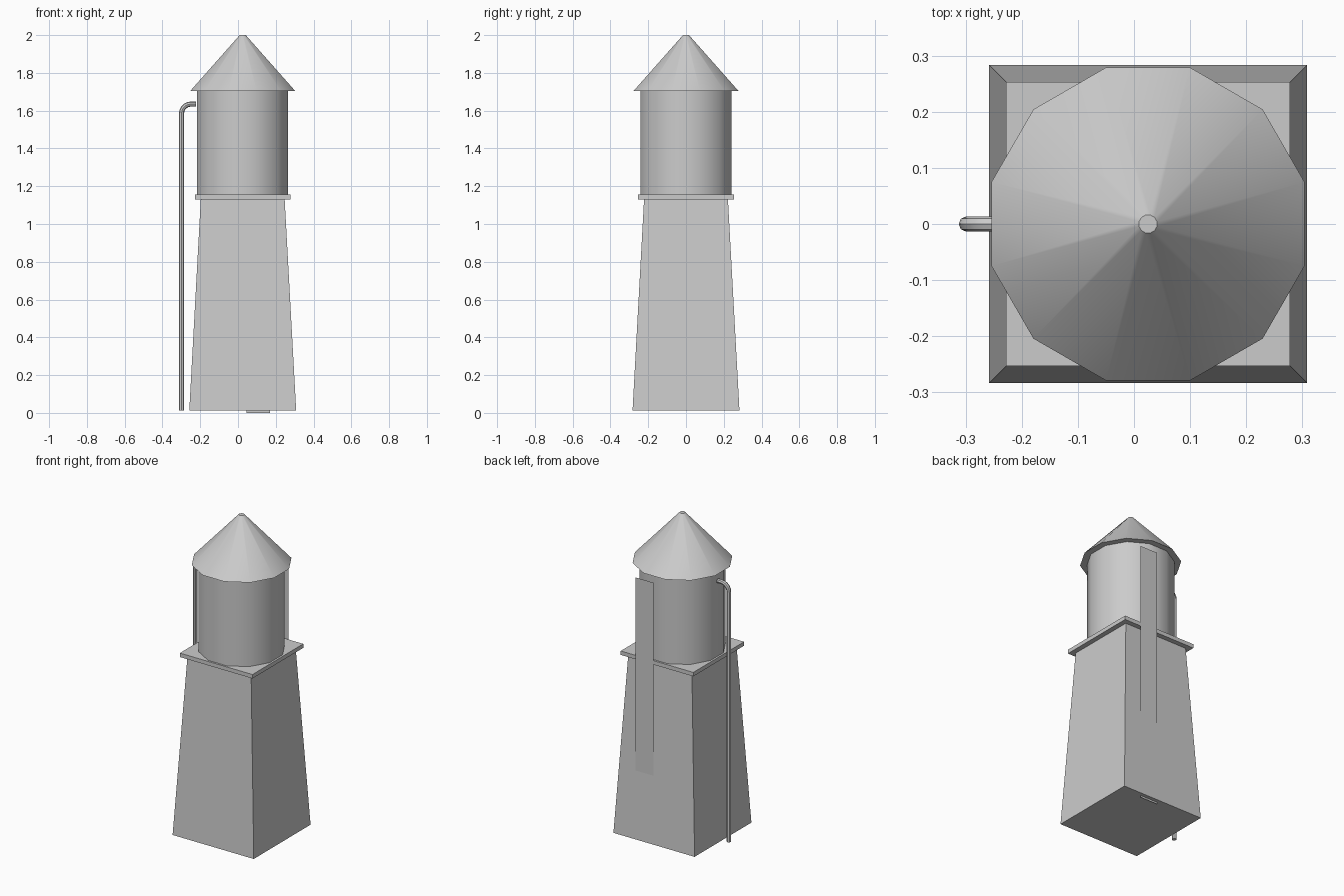
import bpy, math

if "Cube" in bpy.data.objects:
    bpy.data.objects.remove(bpy.data.objects["Cube"], do_unlink=True)

CX = 0.025  # tower axis
SIDES = 12

grey = bpy.data.materials.new("plain grey")
grey.use_nodes = True
COLOUR = (0.6, 0.6, 0.6, 1)
grey.diffuse_color = COLOUR
grey.node_tree.nodes["Principled BSDF"].inputs["Base Color"].default_value = COLOUR


def finish(name, smooth=False):
    ob = bpy.context.object
    ob.name = name
    ob.data.materials.clear()
    ob.data.materials.append(grey)
    bpy.ops.object.transform_apply(location=False, rotation=True, scale=True)
    if smooth:
        bpy.ops.object.shade_smooth_by_angle(angle=math.radians(40))
    return ob


def frustum(name, sides, z0, z1, apothem0, apothem1, smooth=False):
    """Tapered prism with flat sides facing the axes."""
    k = 1 / math.cos(math.pi / sides)
    bpy.ops.mesh.primitive_cone_add(
        vertices=sides, radius1=apothem0 * k, radius2=apothem1 * k,
        depth=z1 - z0, location=(CX, 0, (z0 + z1) / 2),
        rotation=(0, 0, math.pi / sides))
    return finish(name, smooth)


# Tapered base, platform, tank and roof
frustum("tower_base", 4, 0.012, 1.13, 0.283, 0.222)
frustum("platform", 4, 1.13, 1.155, 0.253, 0.253)
frustum("tank", SIDES, 1.155, 1.705, 0.241, 0.241, True)
frustum("roof", SIDES, 1.703, 2.0, 0.279, 0.016, True)

# Thin upright panel behind the tank
bpy.ops.mesh.primitive_plane_add(size=1, location=(0.108, 0.26, 0.825),
                                 rotation=(-math.pi / 2, 0, 0))
bpy.context.object.scale = (0.124, 1.65, 1)
finish("back_panel")

# Pipe with a rounded elbow into the tank
PIPE_X, PIPE_Z, BEND = -0.299, 1.635, 0.05
path = [(PIPE_X, 0, z) for z in (0.012, 0.3, 0.73, 1.165)]
for i in range(6):
    a = math.pi / 2 * i / 5
    path.append((PIPE_X + BEND * (1 - math.cos(a)), 0,
                 PIPE_Z - BEND + BEND * math.sin(a)))
path.append((-0.222, 0, PIPE_Z))

curve = bpy.data.curves.new("pipe_path", "CURVE")
curve.dimensions = "3D"
curve.bevel_depth = 0.0135
curve.bevel_resolution = 2
curve.use_fill_caps = True
spline = curve.splines.new("POLY")
spline.points.add(len(path) - 1)
for point, co in zip(spline.points, path):
    point.co = (*co, 1)
pipe = bpy.data.objects.new("pipe", curve)
bpy.context.collection.objects.link(pipe)
bpy.ops.object.select_all(action="DESELECT")
pipe.select_set(True)
bpy.context.view_layer.objects.active = pipe
bpy.ops.object.convert(target="MESH")
finish("pipe", True)
